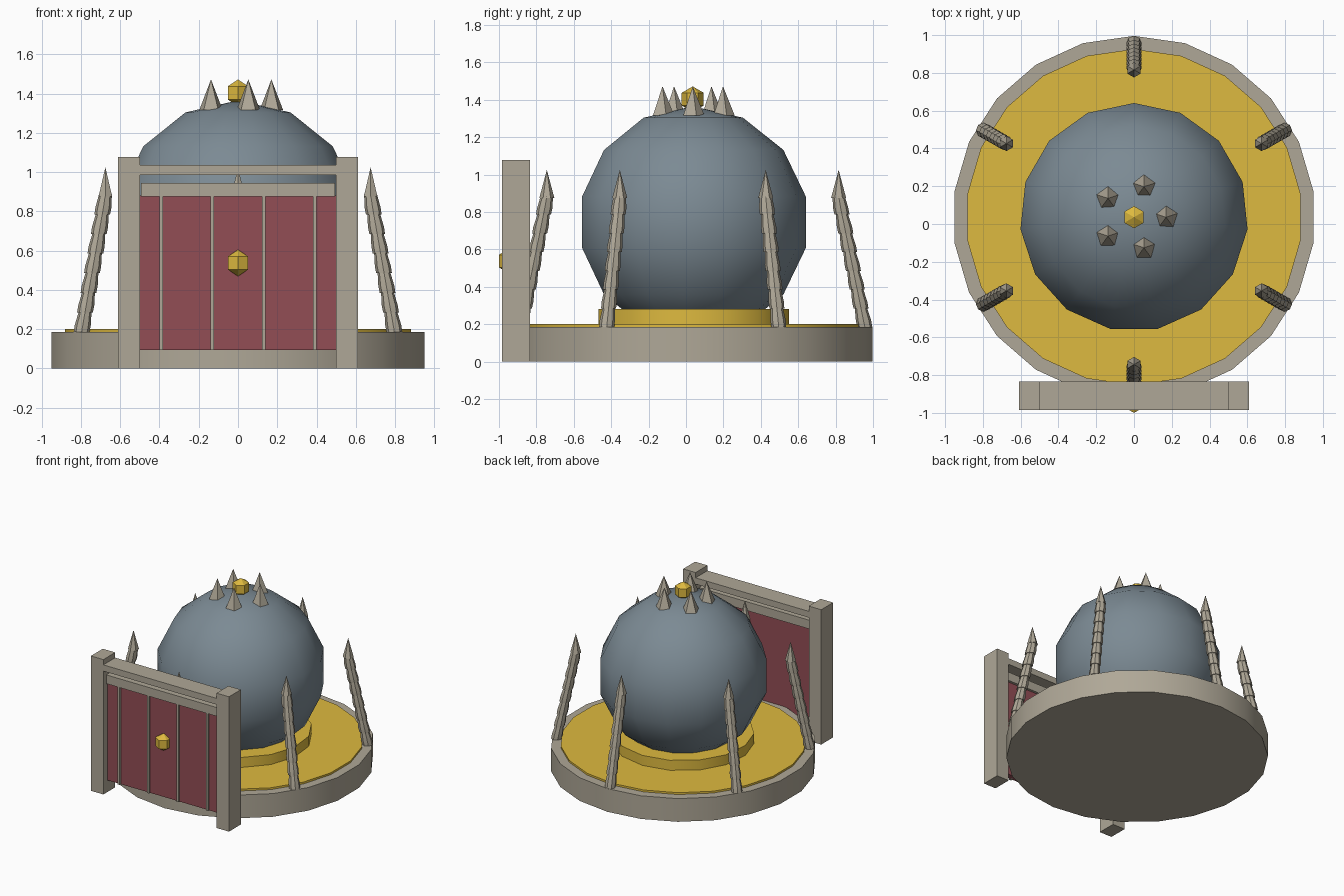
import bpy, bmesh
from math import sin, cos, pi, radians
from mathutils import Vector

if "Cube" in bpy.data.objects:
    bpy.data.objects.remove(bpy.data.objects["Cube"])

CY = 0.036  # y of the round platform's axis


def material(name, rgb):
    m = bpy.data.materials.new(name)
    m.diffuse_color = (*rgb, 1)
    m.use_nodes = True
    m.node_tree.nodes["Principled BSDF"].inputs["Base Color"].default_value = m.diffuse_color
    return m


STONE = material("stone", (0.43, 0.39, 0.31))
GOLD = material("gold", (0.73, 0.49, 0.05))
SLATE = material("slate", (0.2, 0.255, 0.295))
RED = material("red", (0.29, 0.075, 0.09))


def finish(name, bm, mat, smooth=True):
    bmesh.ops.recalc_face_normals(bm, faces=bm.faces)
    me = bpy.data.meshes.new(name)
    bm.to_mesh(me)
    bm.free()
    me.materials.append(mat)
    ob = bpy.data.objects.new(name, me)
    bpy.context.collection.objects.link(ob)
    if smooth:
        bpy.ops.object.select_all(action='DESELECT')
        ob.select_set(True)
        bpy.context.view_layer.objects.active = ob
        bpy.ops.object.shade_smooth_by_angle(angle=radians(30))
    return ob


def add_lathe(bm, profile, n, path, start=pi / 2):
    """Closed solid of rings; profile = (radius, t), path(t) = ring centre."""
    rings = []
    for r, t in profile:
        c = path(t)
        if r == 0:
            rings.append([bm.verts.new(c)])
        else:
            rings.append([bm.verts.new(c + Vector((r * cos(start + 2 * pi * i / n),
                                                   r * sin(start + 2 * pi * i / n), 0)))
                          for i in range(n)])
    for a, b in zip(rings, rings[1:]):
        for i in range(n):
            j = (i + 1) % n
            quad = [a[i], a[j % len(a)], b[j % len(b)], b[i % len(b)]] if len(a) > 1 else [a[0], b[j], b[i]]
            bm.faces.new(list(dict.fromkeys(quad)))
    for ring in (rings[0], rings[-1]):
        if len(ring) > 1:
            bm.faces.new(ring)


def lathe(name, profile, n, mat, x=0, y=CY, z=0, smooth=True):
    bm = bmesh.new()
    add_lathe(bm, profile, n, lambda t: Vector((x, y, z + t)))
    return finish(name, bm, mat, smooth)


def ball(name, r, n, rings, mat, y, z, smooth=True):
    prof = [(0 if k in (0, rings) else r * sin(pi * k / rings), -r * cos(pi * k / rings))
            for k in range(rings + 1)]
    return lathe(name, prof, n, mat, 0, y, z, smooth)


def box(name, x0, x1, y0, y1, z0, z1, mat):
    bm = bmesh.new()
    bmesh.ops.create_cube(bm, size=1)
    for v in bm.verts:
        v.co = Vector(((x0 + x1) / 2 + v.co.x * (x1 - x0),
                       (y0 + y1) / 2 + v.co.y * (y1 - y0),
                       (z0 + z1) / 2 + v.co.z * (z1 - z0)))
    return finish(name, bm, mat, False)


# platform, gold floor, pedestal and great sphere
lathe("platform", [(0.96, 0), (0.96, 0.185)], 22, STONE)
lathe("gold_floor", [(0.89, 0.17), (0.89, 0.2)], 22, GOLD)
lathe("pedestal", [(0.515, 0.19), (0.515, 0.28)], 15, GOLD)
ball("great_sphere", 0.62, 15, 7, SLATE, CY, 0.745)

# crown of spikes with a golden ball
ball("crown_ball", 0.068, 6, 3, GOLD, CY, 1.403)
for k in range(5):
    a = 2 * pi * k / 5
    lathe(f"crown_spike_{k}", [(0.063, 1.315), (0, 1.472)], 5, STONE,
          0.17 * cos(a), CY + 0.17 * sin(a))

# ring of six leaning, segmented spines with pointed tips
SEG = 7
for k in range(6):
    a = pi / 2 + k * pi / 3
    out = Vector((cos(a), sin(a), 0))

    def lean(z):
        r = 0.92 - 0.14 * min(1, (z - 0.185) / 0.69)
        return Vector((0, CY, z)) + out * r

    bm = bmesh.new()
    h = 0.7 / SEG
    for s in range(SEG):
        z = 0.185 + s * h
        add_lathe(bm, [(0.040, z), (0.041, z + 0.35 * h), (0.033, z + h)], 8, lean)
    add_lathe(bm, [(0.04, 0.875), (0, 1.025)], 6, lean)
    finish(f"spine_{k}", bm, STONE)

# gate: posts, lintel, rail, red door with bars and knob
for side, s in (("left", -1), ("right", 1)):
    xs = sorted((0.5 * s, 0.61 * s))
    box(f"gate_post_{side}", *xs, -0.985, -0.835, 0, 1.077, STONE)
box("gate_lintel", -0.5, 0.5, -0.985, -0.835, 0.985, 1.035, STONE)
box("gate_rail", -0.495, 0.495, -0.955, -0.87, 0.875, 0.945, STONE)
box("gate_door", -0.5, 0.5, -0.935, -0.89, 0.095, 0.88, RED)
for i in range(4):
    x = -0.39 + 0.26 * i
    box(f"gate_bar_{i}", x - 0.009, x + 0.009, -0.95, -0.92, 0.095, 0.88, STONE)
ball("gate_knob", 0.068, 6, 3, GOLD, -0.941, 0.537)
for v in bpy.data.objects["gate_knob"].data.vertices:  # point a corner forward
    v.co.y = -1.882 - v.co.y
bpy.data.objects["gate_knob"].data.flip_normals()
